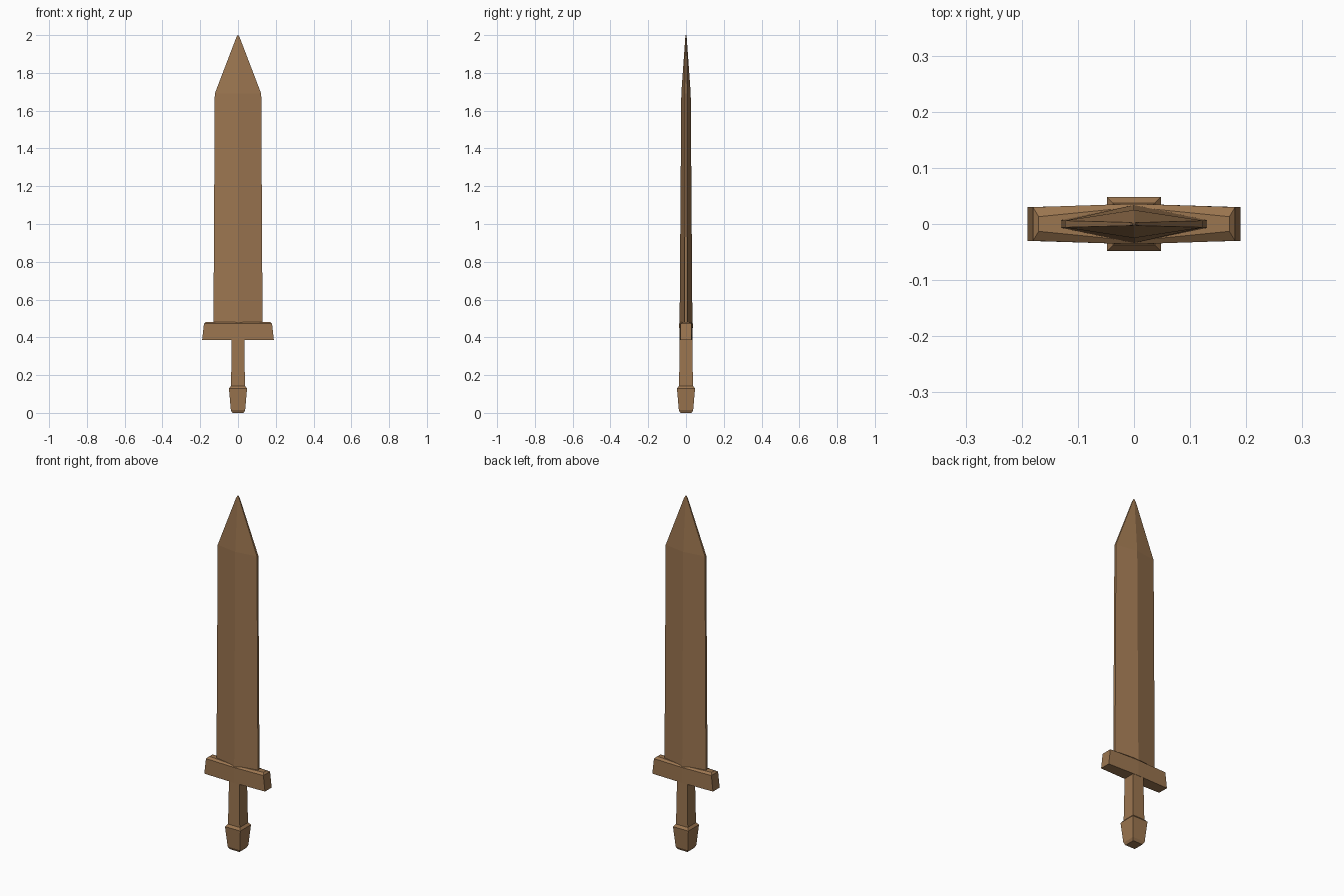
import bpy, bmesh

if "Cube" in bpy.data.objects:
    bpy.data.objects.remove(bpy.data.objects["Cube"])

wood = bpy.data.materials.new("brown_wood")
wood.diffuse_color = (0.33, 0.18, 0.08, 1)
wood.use_nodes = True
wood.node_tree.nodes["Principled BSDF"].inputs["Base Color"].default_value = wood.diffuse_color


def loft(name, rings):
    """Bridge a stack of equal-sided closed rings and cap both ends."""
    bm = bmesh.new()
    loops = [[bm.verts.new(p) for p in ring] for ring in rings]
    for a, b in zip(loops, loops[1:]):
        for i in range(len(a)):
            j = (i + 1) % len(a)
            bm.faces.new((a[i], a[j], b[j], b[i]))
    bm.faces.new(loops[0][::-1])
    bm.faces.new(loops[-1])
    bmesh.ops.recalc_face_normals(bm, faces=bm.faces)
    mesh = bpy.data.meshes.new(name)
    bm.to_mesh(mesh)
    bm.free()
    mesh.materials.append(wood)
    obj = bpy.data.objects.new(name, mesh)
    bpy.context.collection.objects.link(obj)
    return obj


def hexagon(z, half_x, edge_y, mid_y):
    """Six-sided section: flat ends in x, ridge at x = 0."""
    return [(half_x, -edge_y, z), (half_x, edge_y, z), (0, mid_y, z),
            (-half_x, edge_y, z), (-half_x, -edge_y, z), (0, -mid_y, z)]


def square(z, r):
    return [(r, -r, z), (r, r, z), (-r, r, z), (-r, -r, z)]


# Blade: flattened diamond with narrow blunt edges, tapering to the tip
loft("blade", [hexagon(0.46, 0.13, 0.007, 0.034),
               hexagon(1.69, 0.123, 0.006, 0.025),
               hexagon(1.985, 0.010, 0.003, 0.004),
               hexagon(2.0, 0.002, 0.001, 0.002)])

# Crossguard: flared downwards with a chamfered top
loft("crossguard", [hexagon(0.385, 0.19, 0.03, 0.035),
                    hexagon(0.473, 0.18, 0.03, 0.036),
                    hexagon(0.482, 0.17, 0.013, 0.030)])

# Grip: square bar
loft("grip", [square(0.13, 0.037), square(0.40, 0.033)])

# Pommel: square block with chamfered ends
loft("pommel", [square(0.0, 0.03), square(0.015, 0.038),
                square(0.13, 0.048), square(0.143, 0.037)])
